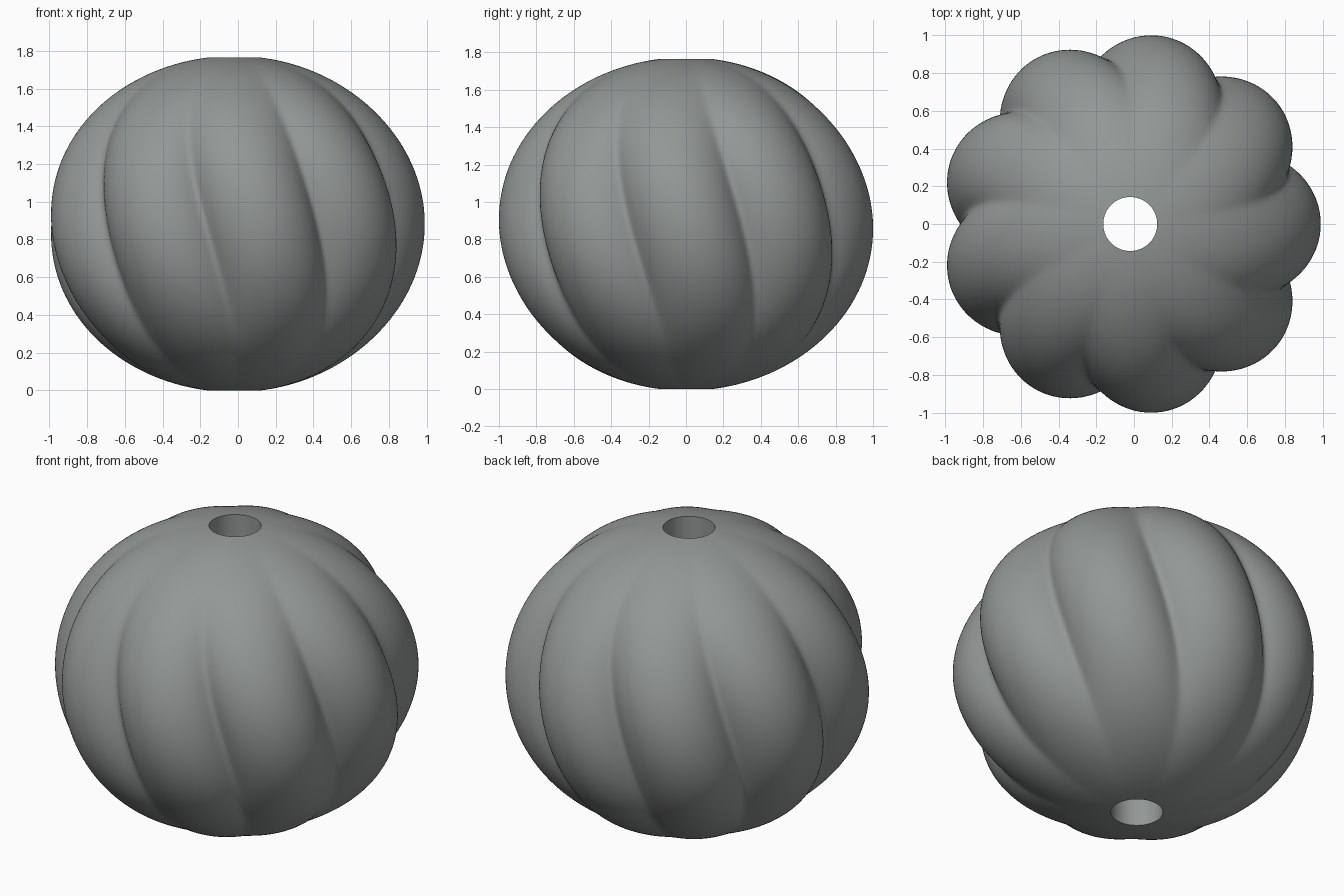
import bpy, bmesh
from math import sin, cos, pi, radians, sqrt, asin

cube = bpy.data.objects.get("Cube")
if cube:
    bpy.data.objects.remove(cube)

LOBES, COLUMNS, ROWS = 9, 360, 90
RADIUS, HALF_HEIGHT, HOLE = 1.01, 0.891, 0.143
CENTRE_X, CENTRE_Z = -0.02, 0.882
TWIST = radians(15.6)      # groove turn per unit of height
DEPTH = 0.165


def fluted_point(latitude, angle):
    """Point on a flattened ball with slanting grooves that fade at the poles."""
    c, z = cos(latitude), HALF_HEIGHT * sin(latitude)
    phase = sin(LOBES / 2 * (angle - pi + TWIST * z))
    softness = 0.01 + 0.3 * (1 - c) ** 2
    lobe = ((phase ** 2 + softness) / (1 + softness)) ** 0.3
    scale = 1 - DEPTH * c ** 3 * (1 - lobe)
    r = RADIUS * c * scale
    return r * cos(angle), r * sin(angle), z * scale


# Bead body: rings from the lower rim to the upper rim
bm = bmesh.new()
limit = pi / 2 - asin(HOLE / RADIUS)
rings = []
for i in range(ROWS + 1):
    latitude = limit * (2 * i / ROWS - 1)
    rings.append([bm.verts.new(fluted_point(latitude, 2 * pi * j / COLUMNS))
                  for j in range(COLUMNS)])

# The last pair of rings closes the straight hole through the middle
for lower, upper in zip(rings, rings[1:] + rings[:1]):
    for j in range(COLUMNS):
        k = (j + 1) % COLUMNS
        bm.faces.new((lower[j], lower[k], upper[k], upper[j]))
bmesh.ops.recalc_face_normals(bm, faces=bm.faces)

mesh = bpy.data.meshes.new("fluted_bead")
bm.to_mesh(mesh)
bm.free()
bead = bpy.data.objects.new("fluted_bead", mesh)
bpy.context.collection.objects.link(bead)
bead.location = (CENTRE_X, 0, CENTRE_Z)

# Plain grey finish
grey = bpy.data.materials.new("stone_grey")
grey.use_nodes = True
colour = (0.29, 0.31, 0.30, 1)
grey.diffuse_color = colour
grey.node_tree.nodes["Principled BSDF"].inputs["Base Color"].default_value = colour
mesh.materials.append(grey)

# Smooth body with crisp rims
bpy.ops.object.select_all(action='DESELECT')
bead.select_set(True)
bpy.context.view_layer.objects.active = bead
bpy.ops.object.shade_smooth_by_angle(angle=radians(45))
